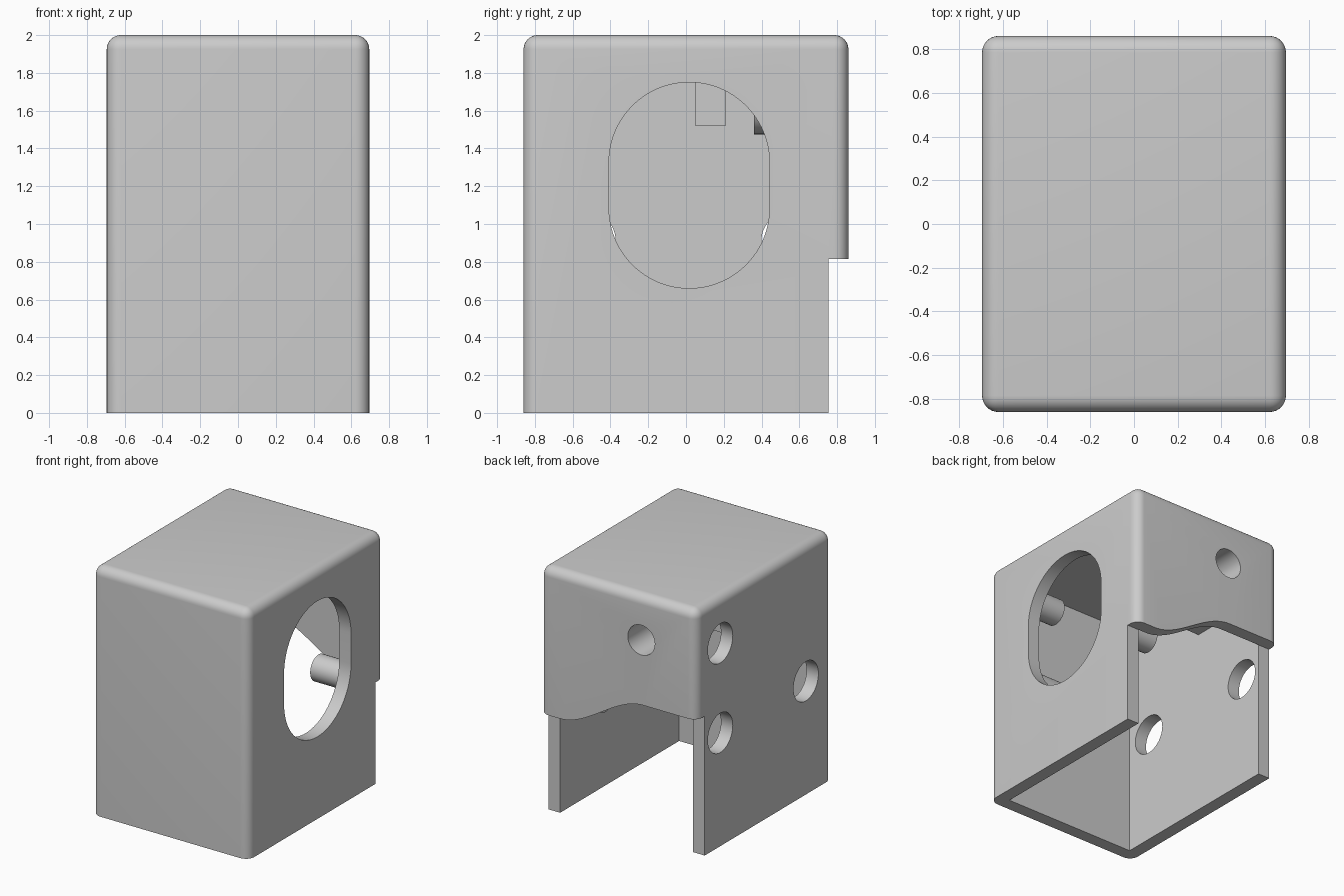
import bpy, bmesh
from math import sin, cos, pi

if "Cube" in bpy.data.objects:
    bpy.data.objects.remove(bpy.data.objects["Cube"])

# Overall size and wall thickness
HX, HY, H, WALL, ROUND = 0.695, 0.86, 2.0, 0.105, 0.075

grey = bpy.data.materials.new("plain_grey")
grey.use_nodes = True
grey.diffuse_color = (0.6, 0.6, 0.6, 1)
grey.node_tree.nodes["Principled BSDF"].inputs["Base Color"].default_value = (0.6, 0.6, 0.6, 1)


def make(name, bm):
    bmesh.ops.recalc_face_normals(bm, faces=bm.faces)
    mesh = bpy.data.meshes.new(name)
    bm.to_mesh(mesh)
    bm.free()
    mesh.materials.append(grey)
    obj = bpy.data.objects.new(name, mesh)
    bpy.context.collection.objects.link(obj)
    return obj


def box(name, lo, hi, rounding=0):
    bm = bmesh.new()
    bmesh.ops.create_cube(bm, size=1)
    for v in bm.verts:
        v.co = [a if c < 0 else b for c, a, b in zip(v.co, lo, hi)]
    if rounding:
        # the open bottom rim stays sharp
        edges = [e for e in bm.edges if max(v.co.z for v in e.verts) > lo[2] + 0.01]
        bmesh.ops.bevel(bm, geom=edges, offset=rounding, segments=8,
                        profile=0.5, affect='EDGES')
    return make(name, bm)


def prism(name, outline, axis, lo, hi):
    """Extrude an outline, given as (y, z) or (x, z), along axis x or y."""
    bm = bmesh.new()
    place = (lambda p, t: (t, p[0], p[1])) if axis == 'x' else (lambda p, t: (p[0], t, p[1]))
    face = bm.faces.new([bm.verts.new(place(p, lo)) for p in outline])
    new = bmesh.ops.extrude_face_region(bm, geom=[face])["geom"]
    moved = [g for g in new if isinstance(g, bmesh.types.BMVert)]
    shift = (hi - lo, 0, 0) if axis == 'x' else (0, hi - lo, 0)
    bmesh.ops.translate(bm, verts=moved, vec=shift)
    return make(name, bm)


def arc(cx, cz, r, start=0, end=2 * pi, n=48):
    count = n if end - start >= 2 * pi else n + 1
    return [(cx + r * cos(start + (end - start) * i / n),
             cz + r * sin(start + (end - start) * i / n)) for i in range(count)]


def select(obj):
    bpy.ops.object.select_all(action='DESELECT')
    obj.select_set(True)
    bpy.context.view_layer.objects.active = obj


def cut(obj, *cutters):
    select(obj)
    for c in cutters:
        mod = obj.modifiers.new("cut", 'BOOLEAN')
        mod.operation, mod.solver, mod.object = 'DIFFERENCE', 'EXACT', c
        bpy.ops.object.modifier_apply(modifier=mod.name)
    for c in cutters:
        bpy.data.objects.remove(c)


def smooth(obj):
    select(obj)
    bpy.ops.object.shade_smooth_by_angle(angle=pi / 6)


# Rounded cover, hollow and open below
shell = box("cover_shell", (-HX, -HY, 0), (HX, HY, H), ROUND)
cavity = box("cavity", (WALL - HX, WALL - HY, -0.5), (HX - WALL, HY - WALL, H - WALL))

# Lower back opening with an S-shaped upper edge
LOW, HIGH, X0, X1 = 0.815, 1.12, 0.52, -0.22
steps = [i / 24 for i in range(25)]
edge = [(X0 + (X1 - X0) * t, LOW + (HIGH - LOW) * t * t * (3 - 2 * t)) for t in steps]
back_opening = prism("back_opening", [(1, -0.5), (1, LOW)] + edge + [(-1, HIGH), (-1, -0.5)],
                     'y', HY - WALL, 1.2)

# Large oblong window in one side
R = 0.425
window = prism("window", arc(0.017, 1.325, R, 0, pi) + arc(0.017, 1.085, R, pi, 2 * pi),
               'x', 0.5, 1)

# Three round holes in the other side
FRONT, BACK, LOWER, UPPER = -0.53, 0.557, 0.91, 1.63
holes = [prism("side_hole", arc(y, z, 0.158), 'x', -1, -0.5)
         for y, z in ((BACK, UPPER), (BACK, LOWER), (FRONT, LOWER))]

# Back socket: a blind hole running into a round boss
BX, BZ = -0.205, 1.64
bore = lambda: prism("bore", arc(BX, BZ, 0.12), 'y', 0.44, 1)
cut(shell, cavity, back_opening, window, *holes, bore())
smooth(shell)

socket = prism("back_socket", arc(BX, BZ, 0.165), 'y', 0.36, HY - WALL + 0.01)
cut(socket, bore())
smooth(socket)

# Pegs inside the window wall
for y, where in ((FRONT, "front"), (BACK, "back")):
    for z, level in ((LOWER, "lower"), (UPPER, "upper")):
        smooth(prism(f"{where}_{level}_peg", arc(y, z, 0.105), 'x', 0.325, HX - WALL + 0.01))

# Block hanging from the ceiling against the holed wall
box("ceiling_block", (WALL - HX - 0.01, 0.05, 1.52), (-0.25, 0.21, H - WALL + 0.01))
